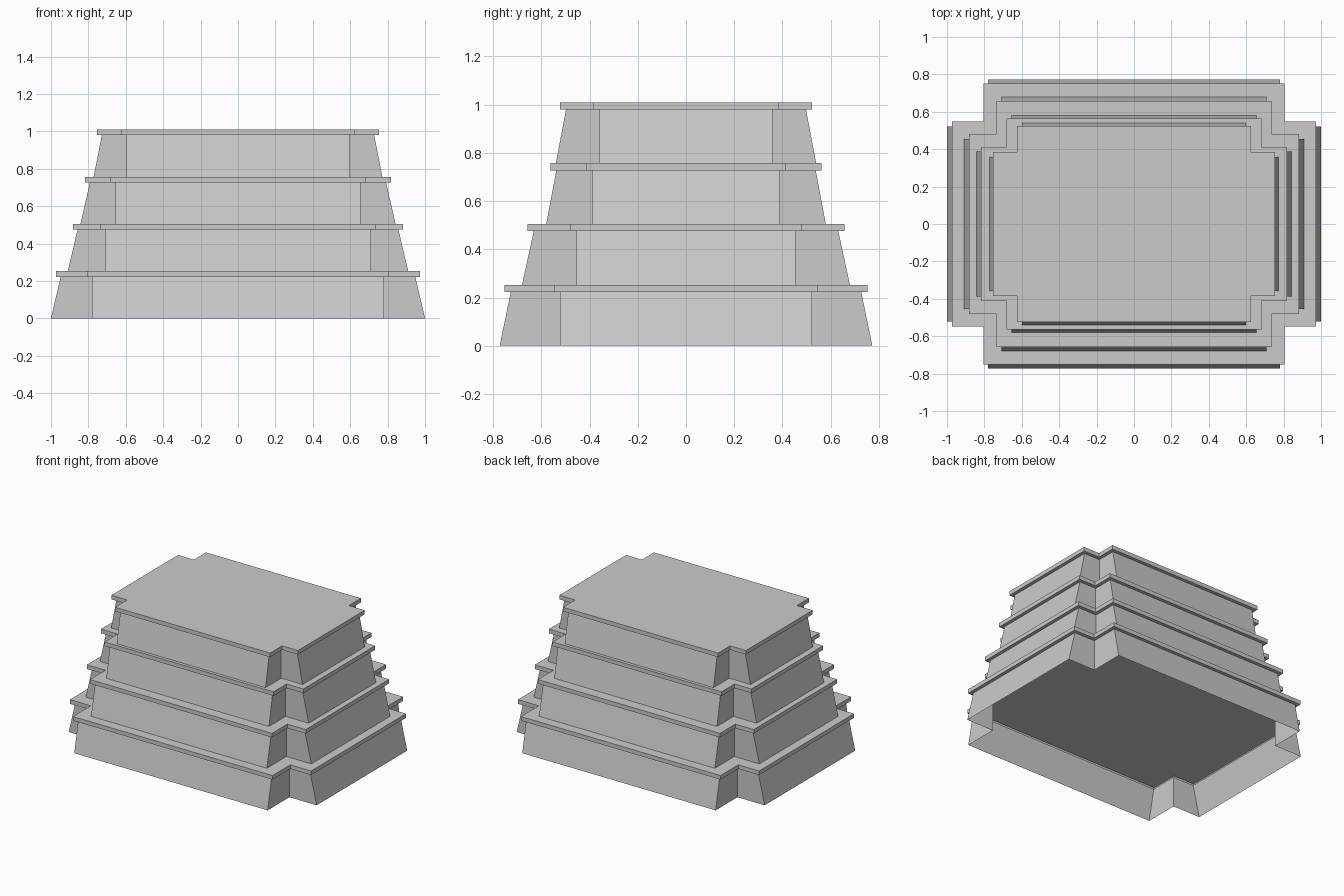
import bpy, bmesh

if "Cube" in bpy.data.objects:
    bpy.data.objects.remove(bpy.data.objects["Cube"])


def notched_outline(x, y, a, b):
    """Rectangle with stepped-in corners: arms reach x and y, inner corners at (a, b)."""
    quarter = [(x, b), (a, b), (a, y)]
    points = []
    for sx, sy in ((1, 1), (-1, 1), (-1, -1), (1, -1)):
        corner = quarter if sx * sy > 0 else quarter[::-1]
        points += [(sx * px, sy * py) for px, py in corner]
    return points


def build_tier(name, z, x0, x1, y0, y1, a, b):
    lip, wall, slab = 0.025, 0.2225, 0.03
    bm = bmesh.new()

    def ring(x, y, grow, height):
        outline = notched_outline(x + grow, y + grow, a + grow, b + grow)
        return [bm.verts.new((px, py, height)) for px, py in outline]

    # sloped wall, underside of ledge, ledge edge
    rings = [ring(x0, y0, 0, z),
             ring(x1, y1, 0, z + wall),
             ring(x1, y1, lip, z + wall),
             ring(x1, y1, lip, z + wall + slab)]
    for low, high in zip(rings, rings[1:]):
        for i in range(len(low)):
            j = (i + 1) % len(low)
            bm.faces.new((low[i], low[j], high[j], high[i]))
    # closed top, open bottom
    bm.faces.new(rings[-1])

    mesh = bpy.data.meshes.new(name)
    bm.to_mesh(mesh)
    bm.free()
    bpy.context.collection.objects.link(bpy.data.objects.new(name, mesh))


# Stacked tiers: x at foot/top, y at foot/top, inner corner position
tiers = [
    ("base_tier", 1.00, 0.948, 0.773, 0.727, 0.78, 0.522),
    ("lower_middle_tier", 0.91, 0.858, 0.68, 0.632, 0.709, 0.455),
    ("upper_middle_tier", 0.842, 0.792, 0.58, 0.538, 0.656, 0.388),
    ("top_tier", 0.772, 0.728, 0.54, 0.498, 0.60, 0.359),
]
for level, (name, *sizes) in enumerate(tiers):
    build_tier(name, level * 0.2525, *sizes)
